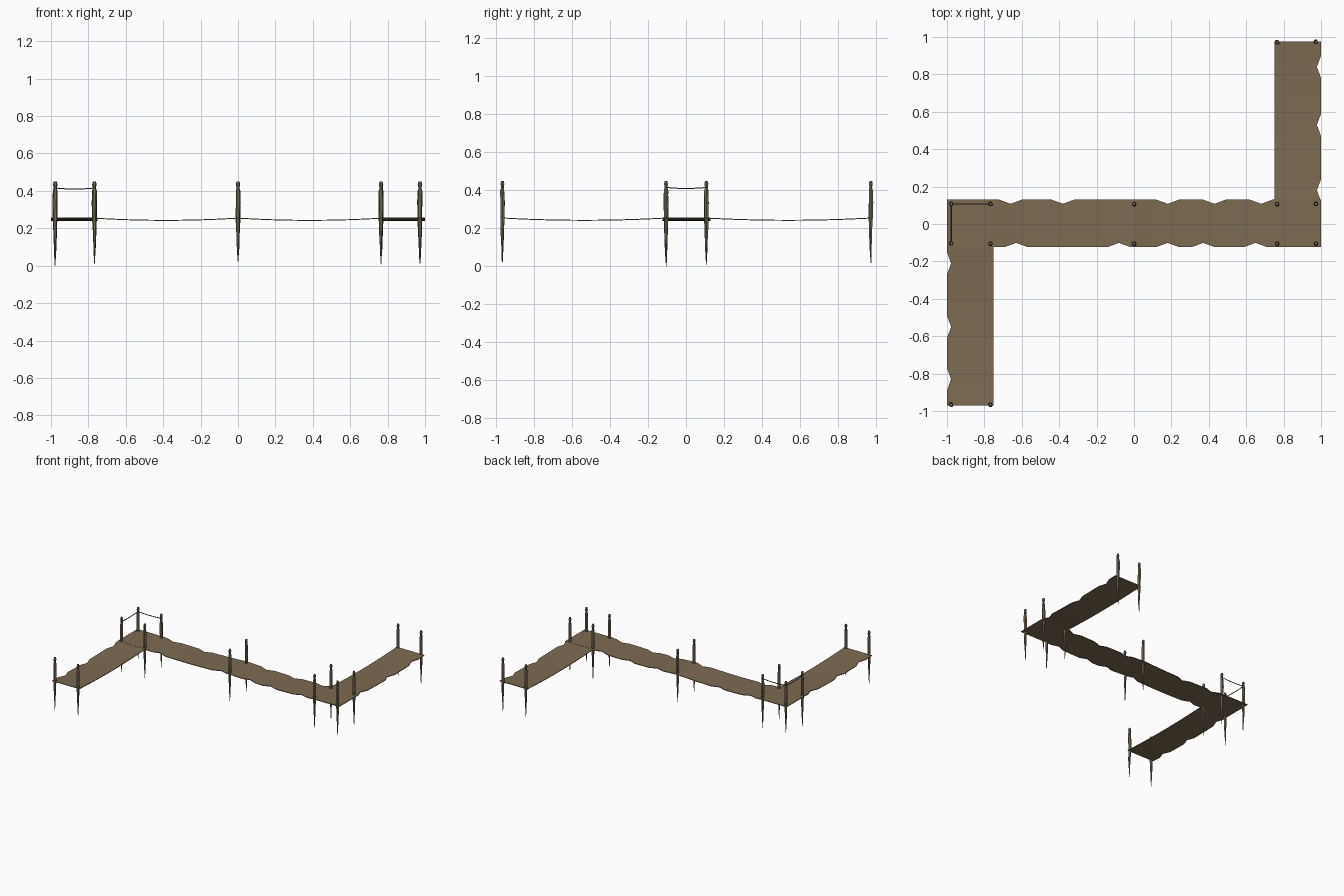
import bpy, bmesh, math, random
from mathutils import Vector

if "Cube" in bpy.data.objects:
    bpy.data.objects.remove(bpy.data.objects["Cube"])
random.seed(4)

def mat(name, c):
    m = bpy.data.materials.new(name)
    m.diffuse_color = (*c, 1)
    m.use_nodes = True
    m.node_tree.nodes["Principled BSDF"].inputs["Base Color"].default_value = m.diffuse_color
    return m

PLANK = mat("weathered brown", (0.205, 0.147, 0.084))
WOOD = mat("post wood", (0.19, 0.152, 0.095))
ROPE = mat("dark rope", (0.10, 0.08, 0.055))

def finish(bm, name, mats):
    bmesh.ops.recalc_face_normals(bm, faces=bm.faces)
    me = bpy.data.meshes.new(name)
    bm.to_mesh(me)
    bm.free()
    for m in mats:
        me.materials.append(m)
    ob = bpy.data.objects.new(name, me)
    bpy.context.collection.objects.link(ob)
    return ob

def tube(bm, rings, sides):
    """Loft rings given as (centre, radius, u axis, v axis, material)."""
    prev = None
    for c, r, u, v, mi in rings:
        ring = [bm.verts.new(c + (u * math.cos(a) + v * math.sin(a)) * r)
                for a in (2 * math.pi * i / sides for i in range(sides))]
        if prev:
            for i in range(sides):
                j = (i + 1) % sides
                bm.faces.new((prev[i], prev[j], ring[j], ring[i])).material_index = mi
        else:
            bm.faces.new(ring[::-1])
        prev = ring
    bm.faces.new(prev)

# Posts: pointed stakes with a tied neck and small knob on top
X, Y = Vector((1, 0, 0)), Vector((0, 1, 0))
PROFILE = [(0, .002, 0), (.07, .005, 0), (.16, .009, 0), (.25, .012, 0), (.33, .013, 0),
           (.395, .012, 0), (.41, .009, 0), (.42, .009, 1), (.432, .012, 0), (.45, .008, 0)]
spots = [(x, y) for x in (-.977, -.768, 0, .765, .973) for y in (-.105, .107)]
spots += [(-.977, -.966), (-.768, -.966), (.765, .972), (.973, .972)]
for n, (px, py) in enumerate(spots):
    bm = bmesh.new()
    base = 0.005 + 0.03 * random.random() if n else 0
    rings = []
    for z, r, mi in PROFILE:
        zz = base + z * (.45 - base) / .45
        off = 0 if z > .4 else random.uniform(-.002, .002)
        rings.append((Vector((px + off, py - off, zz)), r, X, Y, mi))
    tube(bm, rings, 6)
    finish(bm, f"post_{n + 1}", [WOOD, ROPE])

# Deck strips: thin planking sagging between supports, with chipped edges
def deck(name, axis, start, end, lo, hi, supports, chips_lo, chips_hi):
    bm = bmesh.new()
    chips = chips_lo + chips_hi
    ts = {start, end} | set(supports)
    ts |= {round(start + (end - start) * i / 24, 3) for i in range(25)}
    for c in chips:
        ts |= {c - .06, c, c + .06}
    ts = sorted(t for t in ts if start <= t <= end)

    def height(t):
        for a, b in zip(supports, supports[1:]):
            if a <= t <= b:
                s = (t - a) / (b - a)
                return .257 - .012 * 4 * s * (1 - s)
        return .257

    def inset(t, cs):
        return max([0] + [.022 * (1 - abs(t - c) / .06) for c in cs])
    prev = None
    for t in ts:
        a, b, z = lo + inset(t, chips_lo), hi - inset(t, chips_hi), height(t)
        row = []
        for w, zz in ((a, z), (b, z), (b, z - .005), (a, z - .005)):
            row.append(bm.verts.new((t, w, zz) if axis == 'x' else (w, t, zz)))
        if prev:
            for i in range(4):
                j = (i + 1) % 4
                bm.faces.new((prev[i], prev[j], row[j], row[i]))
        else:
            bm.faces.new(row)
        prev = row
    bm.faces.new(prev)
    finish(bm, name, [PLANK])

deck("middle_deck", 'x', -1, 1, -.123, .13, [-.77, 0, .77],
     [-.63, -.08, .18, .37, .65], [-.66, -.38, .18, .43, .68])
deck("left_deck", 'y', -.97, -.123, -1, -.752, [-.966, -.105], [-.83, -.55, -.21], [])
deck("right_deck", 'y', .13, .975, .75, 1, [.107, .972], [], [.18, .53, .84])

# Sagging rope between two points
def rope(name, p, q, r, sag, steps):
    p, q = Vector(p), Vector(q)
    up = Vector((0, 0, 1))
    side = (q - p).cross(up).normalized()
    bm = bmesh.new()
    rings = []
    for i in range(steps + 1):
        s = i / steps
        c = p.lerp(q, s) - up * (sag * 4 * s * (1 - s))
        rings.append((c, r, side, up, 0))
    tube(bm, rings, 6)
    finish(bm, name, [ROPE])

# Rope handrail round the back left corner
rope("rope_back", (-.977, .107, .415), (-.768, .107, .415), .003, .005, 4)
rope("rope_left", (-.977, -.105, .415), (-.977, .107, .415), .003, .005, 4)
